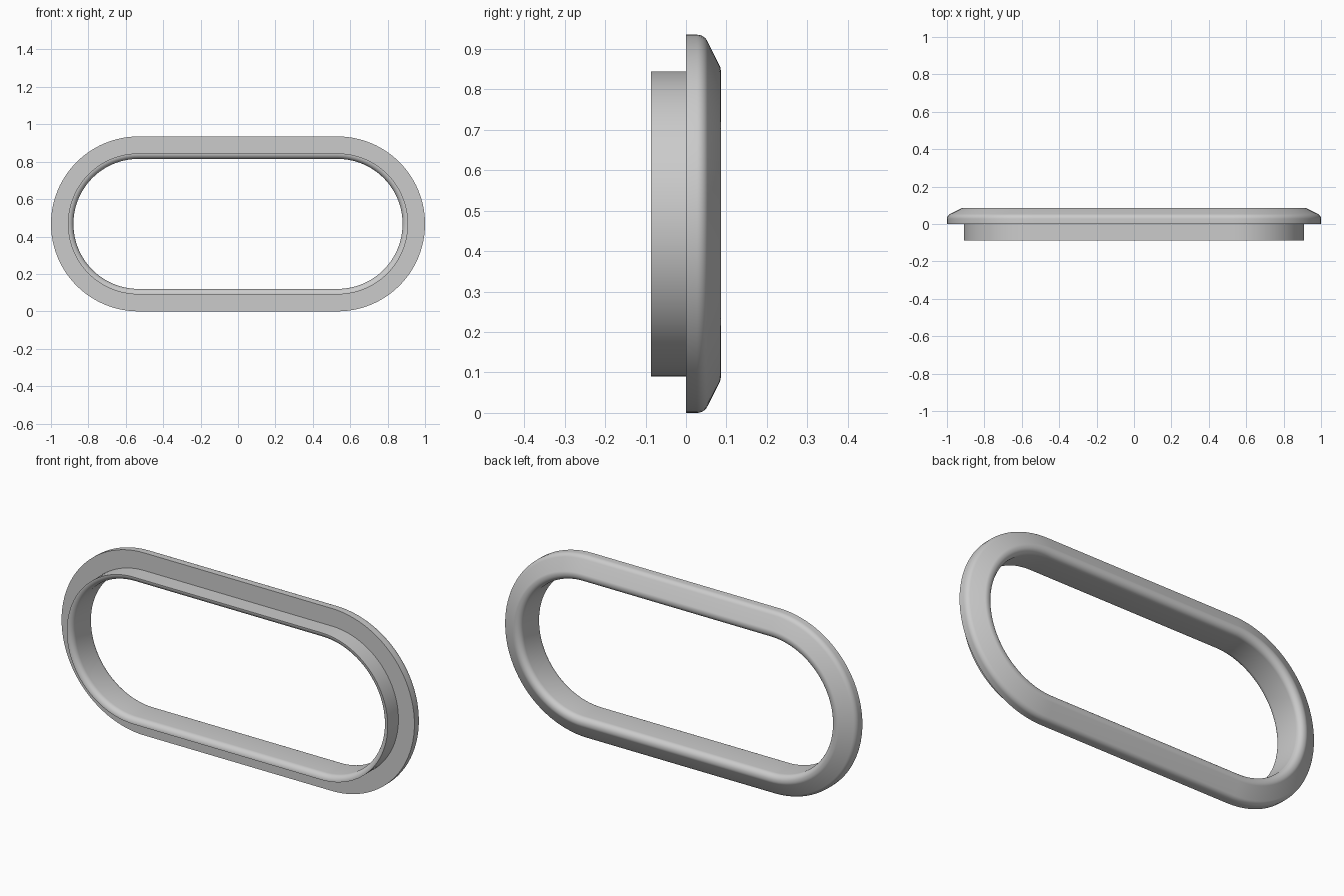
import bpy, bmesh
from math import sin, cos, pi
from mathutils import Vector

cube = bpy.data.objects.get("Cube")
if cube:
    bpy.data.objects.remove(cube, do_unlink=True)

OUTER, INSERT, INNER = 0.4675, 0.377, 0.3475   # end radii of the ring
FRONT, BACK = -0.087, 0.086                    # depth limits
HALF = 1 - OUTER                               # half the straight length
FILLET = 0.029

grey = bpy.data.materials.new("light grey")
grey.use_nodes = True
colour = (0.6, 0.6, 0.6, 1)
grey.diffuse_color = colour
grey.node_tree.nodes["Principled BSDF"].inputs["Base Color"].default_value = colour


def rounded(points, steps=8):
    """Round the marked corners of a closed profile of (radius, depth, round?)."""
    result = []
    for i, (r, y, is_round) in enumerate(points):
        corner = Vector((r, y))
        if not is_round:
            result.append(corner)
            continue
        a = (Vector(points[i - 1][:2]) - corner).normalized()
        b = (Vector(points[(i + 1) % len(points)][:2]) - corner).normalized()
        half = a.angle(b) / 2
        centre = corner + (a + b).normalized() * FILLET / sin(half)
        tangent = FILLET * cos(half) / sin(half)
        start = (corner + a * tangent - centre).normalized()
        end = (corner + b * tangent - centre).normalized()
        for s in range(steps + 1):
            t = s / steps
            spoke = start * sin((1 - t) * start.angle(end)) + end * sin(t * start.angle(end))
            result.append(centre + spoke.normalized() * FILLET)
    return result


# Cross-section: flat flange, sloping back, round inner lip, plug rim
profile = rounded([
    (OUTER, 0, False),
    (OUTER, 0.045, True),
    (0.3855, BACK, True),
    (INNER, BACK, True),
    (INNER, FRONT, True),
    (INSERT, FRONT, False),
    (INSERT, 0, False),
])

# Sweep the cross-section round the racetrack path
bm = bmesh.new()
ARC = 48
rings = []
for side in (1, -1):
    for k in range(ARC + 1):
        angle = -pi / 2 + pi * k / ARC
        rings.append([bm.verts.new((side * (HALF + p.x * cos(angle)), p.y,
                                    OUTER + side * p.x * sin(angle))) for p in profile])
for i, ring in enumerate(rings):
    following = rings[(i + 1) % len(rings)]
    for j in range(len(profile)):
        k = (j + 1) % len(profile)
        bm.faces.new((ring[j], ring[k], following[k], following[j]))
bmesh.ops.recalc_face_normals(bm, faces=bm.faces)

mesh = bpy.data.meshes.new("oval_bezel_ring")
bm.to_mesh(mesh)
bm.free()
mesh.materials.append(grey)
bezel = bpy.data.objects.new("oval_bezel_ring", mesh)
bpy.context.collection.objects.link(bezel)

# Smooth curves, crisp flange and rim edges
bpy.ops.object.select_all(action="DESELECT")
bezel.select_set(True)
bpy.context.view_layer.objects.active = bezel
bpy.ops.object.shade_smooth_by_angle(angle=pi / 6)
